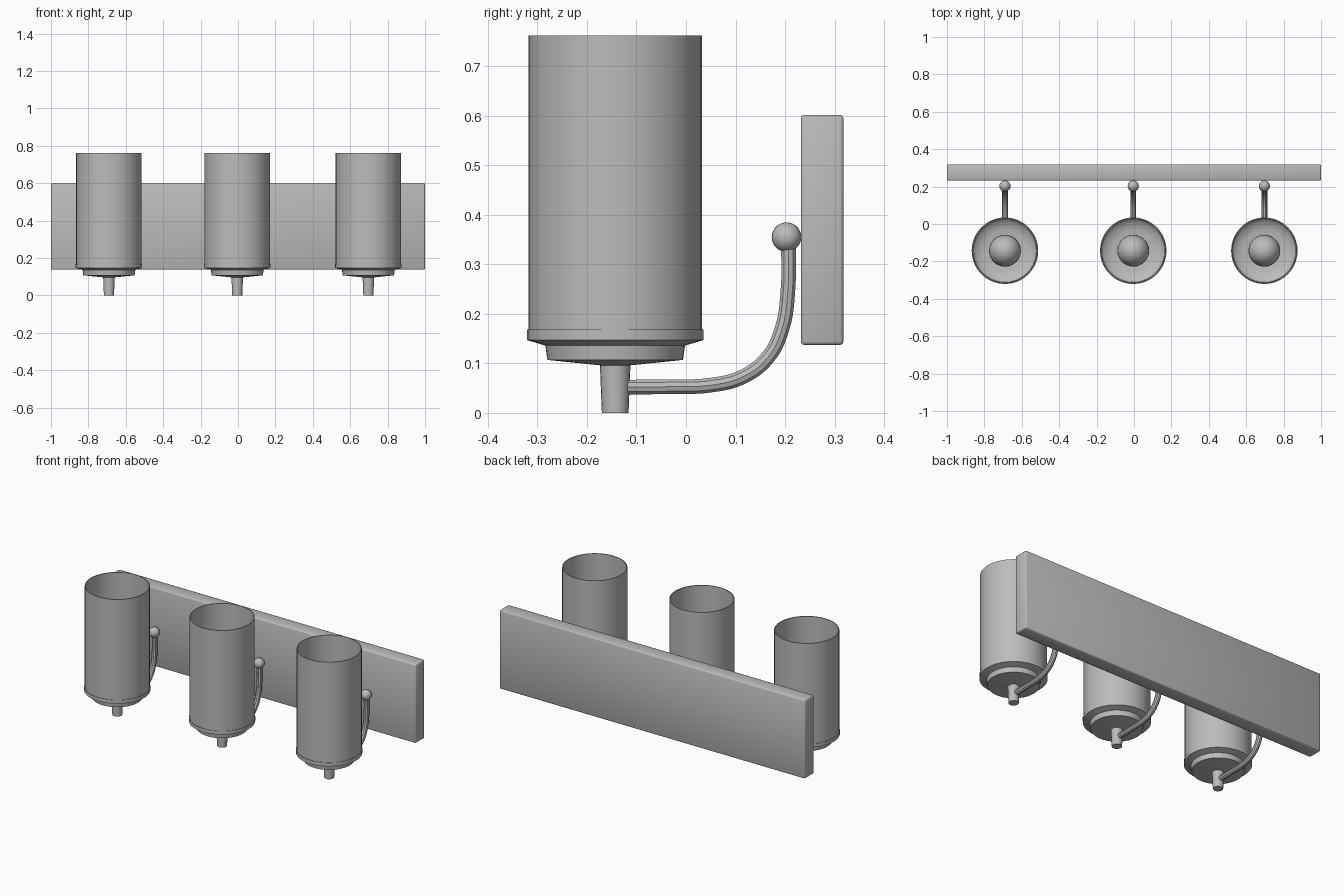
import bpy, bmesh, math
from mathutils import Matrix

if "Cube" in bpy.data.objects:
    bpy.data.objects.remove(bpy.data.objects["Cube"])

LAMP_X = (-0.69, -0.004, 0.697)
LAMP_Y = -0.143

grey = bpy.data.materials.new("plain_grey")
grey.diffuse_color = (0.5, 0.5, 0.5, 1)
grey.use_nodes = True
grey.node_tree.nodes["Principled BSDF"].inputs["Base Color"].default_value = grey.diffuse_color


def finish(name, mesh, loc=(0, 0, 0), angle=35):
    mesh.materials.clear()
    mesh.materials.append(grey)
    ob = bpy.data.objects.new(name, mesh)
    ob.location = loc
    bpy.context.collection.objects.link(ob)
    bpy.ops.object.select_all(action='DESELECT')
    ob.select_set(True)
    bpy.context.view_layer.objects.active = ob
    bpy.ops.object.shade_smooth_by_angle(angle=math.radians(angle))
    return ob


def lathe(name, profile, loc, closed=False, n=40):
    """Spin (radius, z) points about the vertical axis."""
    bm = bmesh.new()
    vs = [bm.verts.new((r, 0, z)) for r, z in profile]
    pairs = list(zip(vs, vs[1:])) + ([(vs[-1], vs[0])] if closed else [])
    edges = [bm.edges.new(p) for p in pairs]
    bmesh.ops.spin(bm, geom=vs + edges, cent=(0, 0, 0), axis=(0, 0, 1),
                   angle=2 * math.pi, steps=n, use_duplicate=False)
    bmesh.ops.remove_doubles(bm, verts=bm.verts, dist=1e-5)
    bmesh.ops.recalc_face_normals(bm, faces=bm.faces)
    me = bpy.data.meshes.new(name)
    bm.to_mesh(me)
    bm.free()
    return finish(name, me, loc)


def tube(name, points, radius, loc):
    """Round tube along a smooth curve."""
    cu = bpy.data.curves.new(name, 'CURVE')
    cu.dimensions = '3D'
    cu.bevel_depth = radius
    cu.bevel_resolution = 3
    cu.use_fill_caps = True
    cu.resolution_u = 5
    sp = cu.splines.new('BEZIER')
    sp.bezier_points.add(len(points) - 1)
    for bp, (y, z) in zip(sp.bezier_points, points):
        bp.co = (0, y, z)
        bp.handle_left_type = bp.handle_right_type = 'AUTO'
    tmp = bpy.data.objects.new(name + "_path", cu)
    bpy.context.collection.objects.link(tmp)
    dg = bpy.context.evaluated_depsgraph_get()
    me = bpy.data.meshes.new_from_object(tmp.evaluated_get(dg))
    bpy.data.objects.remove(tmp)
    return finish(name, me, loc)


# wall plate
bm = bmesh.new()
bmesh.ops.create_cube(bm, size=1, matrix=Matrix.Translation((0, 0.275, 0.3695))
                      @ Matrix.Diagonal((2.0, 0.086, 0.465, 1)))
bmesh.ops.bevel(bm, geom=bm.edges[:], offset=0.007, segments=2, affect='EDGES', profile=0.5)
me = bpy.data.meshes.new("wall_plate")
bm.to_mesh(me)
bm.free()
finish("wall_plate", me, angle=50)

for i, x in enumerate(LAMP_X, 1):
    at = (x, LAMP_Y, 0)
    # open cylinder shade
    lathe(f"shade_{i}", [(0.175, 0.160), (0.175, 0.762), (0.170, 0.762), (0.170, 0.160)],
          at, closed=True)
    # holder cup under the shade
    lathe(f"cup_{i}", [(0, 0.096), (0.03, 0.096), (0.137, 0.107), (0.141, 0.136),
                       (0.178, 0.147), (0.178, 0.168), (0.168, 0.168),
                       (0.150, 0.150), (0.11, 0.140), (0, 0.136)], at)
    # tapered stem
    lathe(f"stem_{i}", [(0, 0), (0.027, 0), (0.031, 0.10), (0, 0.10)], at, n=20)
    # rounded bulb standing inside the shade
    dome = [(0.085 * math.cos(a), 0.34 + 0.10 * math.sin(a))
            for a in (math.pi / 2 * (k / 8) for k in range(-4, 8))]
    lathe(f"bulb_{i}", [(0, 0.13), (0.045, 0.13), (0.045, 0.22)] + dome + [(0, 0.44)],
          at, n=28)
    # curved arm
    tube(f"arm_{i}", [(-0.125, 0.052), (-0.03, 0.053), (0.05, 0.056), (0.115, 0.073),
                      (0.166, 0.113), (0.194, 0.170), (0.206, 0.25), (0.207, 0.34)],
         0.0155, (x, 0, 0))
    # ball joint against the wall plate
    ball = [(0.03 * math.cos(a), 0.03 * math.sin(a))
            for a in (math.pi * (k / 10 - 0.5) for k in range(11))]
    lathe(f"ball_{i}", ball, (x, 0.203, 0.355), n=20)
